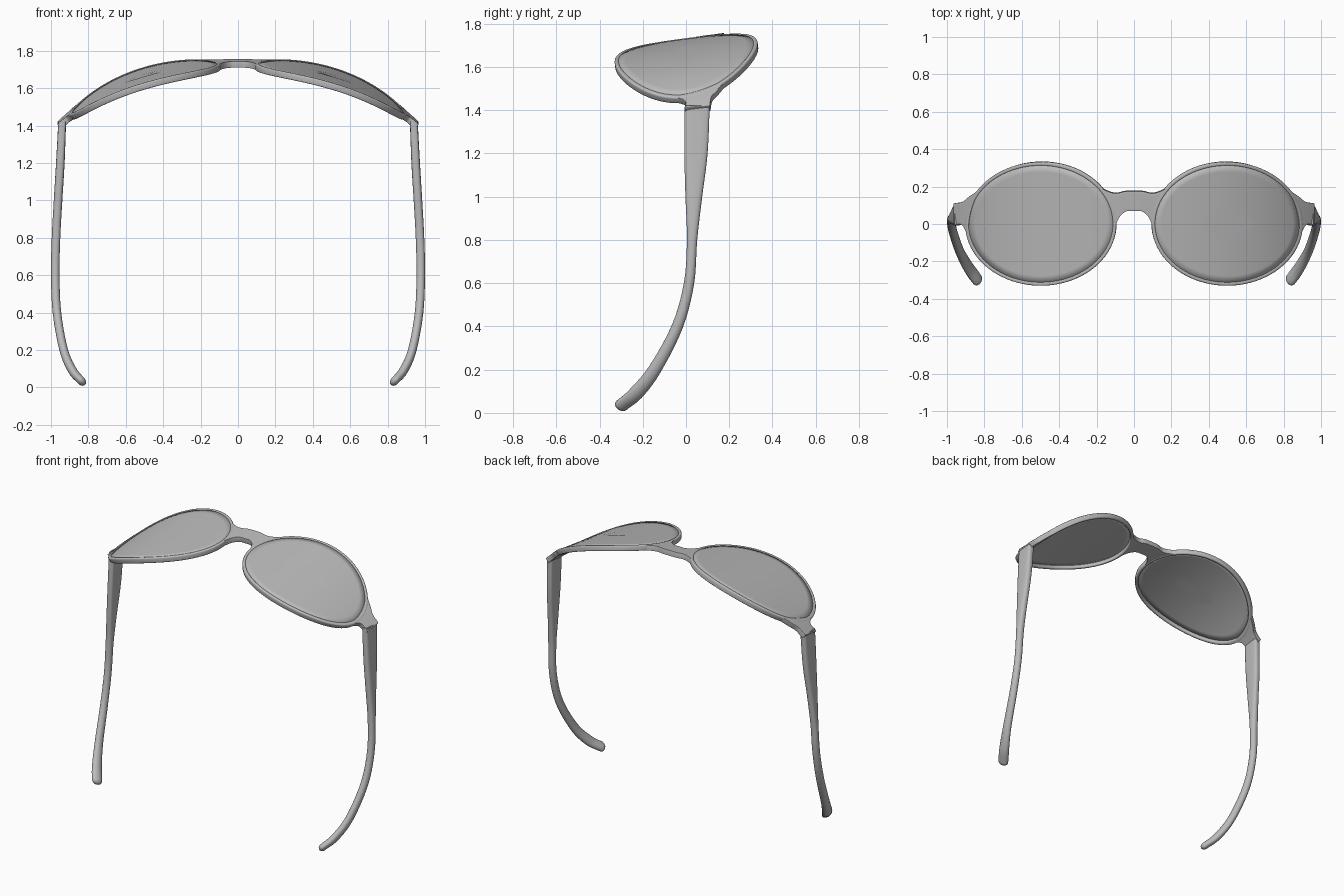
import bpy, bmesh, math
from mathutils import Vector

cube = bpy.data.objects.get("Cube")
if cube:
    bpy.data.objects.remove(cube, do_unlink=True)

GREY = (0.5, 0.5, 0.5, 1)
mat = bpy.data.materials.new("plain grey")
mat.use_nodes = True
mat.diffuse_color = GREY
mat.node_tree.nodes["Principled BSDF"].inputs["Base Color"].default_value = GREY

CX, RX, RY = 0.5, 0.406, 0.331   # outer ellipse of one rim
SIDES = 80


def wrap(x, y, d=0.0):
    """Point on the curved face of the glasses, pushed d along its normal."""
    z = 1.735 - 0.22 * x**2 - 0.14 * x**4 + 0.13 * y
    normal = Vector((0.44 * x + 0.56 * x**3, -0.13, 1)).normalized()
    return Vector((x, y, z)) + normal * d


def oval(angle, inset=0.0):
    a = math.radians(angle)
    return Vector((CX + (RX - inset) * math.cos(a), (RY - inset) * math.sin(a)))


def smooth_path(points, steps):
    """Catmull-Rom curve through points of any dimension."""
    pts = [Vector(p) for p in points]
    pts = [2 * pts[0] - pts[1]] + pts + [2 * pts[-1] - pts[-2]]
    out = []
    for a, b, c, d in zip(pts, pts[1:], pts[2:], pts[3:]):
        for i in range(steps):
            t = i / steps
            out.append((2 * b + (c - a) * t + (2 * a - 5 * b + 4 * c - d) * t**2
                        + (3 * b - a - 3 * c + d) * t**3) / 2)
    return out + [pts[-2]]


def add_grid(bm, rows, closed):
    verts = [[bm.verts.new(p) for p in row] for row in rows]
    n = len(rows[0])
    for r0, r1 in zip(verts, verts[1:]):
        for i in range(n if closed else n - 1):
            j = (i + 1) % n
            bm.faces.new((r0[i], r0[j], r1[j], r1[i]))
    return verts


def finish(name, bm, thickness=0.0, bevel=0.0):
    bm.normal_update()
    if thickness:   # sheets face upward before they are thickened
        bmesh.ops.reverse_faces(bm, faces=[f for f in bm.faces if f.normal.z < 0])
    else:
        bmesh.ops.recalc_face_normals(bm, faces=bm.faces)
    mesh = bpy.data.meshes.new(name)
    bm.to_mesh(mesh)
    bm.free()
    mesh.materials.append(mat)
    obj = bpy.data.objects.new(name, mesh)
    bpy.context.collection.objects.link(obj)
    mirror = obj.modifiers.new("mirror", 'MIRROR')
    mirror.merge_threshold = 0.0005
    if thickness:
        solid = obj.modifiers.new("thickness", 'SOLIDIFY')
        solid.thickness, solid.offset = thickness, -1
    if bevel:
        edge = obj.modifiers.new("rounded edge", 'BEVEL')
        edge.width, edge.segments = bevel, 3
        edge.limit_method, edge.angle_limit = 'ANGLE', math.radians(50)
    bpy.ops.object.select_all(action='DESELECT')
    obj.select_set(True)
    bpy.context.view_layer.objects.active = obj
    bpy.ops.object.shade_smooth_by_angle(angle=math.radians(40))


def ring(inset, d=0.0):
    return [wrap(*oval(360 * i / SIDES, inset), d) for i in range(SIDES)]


def patch(name, lower, upper, bulge, at_start, thickness):
    """Sheet between two edge curves; its rim end follows the oval."""
    low, up = smooth_path(lower, 6), smooth_path(upper, 6)
    rows = []
    for k in range(9):
        v = k / 8
        row = []
        for i, (p, q) in enumerate(zip(low, up)):
            u = i / (len(low) - 1)
            u = 1 - u if at_start else u
            p = p.lerp(q, v)
            row.append(wrap(p.x + bulge * u**2 * 4 * v * (1 - v), p.y, -0.001))
        rows.append(row)
    bm = bmesh.new()
    add_grid(bm, rows, False)
    finish(name, bm, thickness, 0.009)


# Rims
bm = bmesh.new()
add_grid(bm, [ring(0), ring(0.02)], True)
finish("rims", bm, 0.036, 0.007)

# Lenses
bm = bmesh.new()
rows = add_grid(bm, [ring(0.014 + 0.039 * k, -0.003) for k in range(8)], True)
bm.faces.new(rows[-1])
finish("lenses", bm, 0.012)

# Bridge
patch("bridge",
      [(0, 0.07), (0.04, 0.068), (0.075, 0.04), oval(182, 0.004), oval(196, 0.01)],
      [(0, 0.175), (0.05, 0.173), (0.09, 0.164), (0.125, 0.168), oval(143, 0.01)],
      -0.04, False, 0.034)

# End pieces that carry the hinges
patch("end_pieces",
      [oval(-15, 0.01), oval(-7, 0.002), (0.925, -0.004), (0.967, -0.006)],
      [oval(36, 0.01), (0.885, 0.145), (0.92, 0.118), (0.967, 0.11)],
      0.025, True, 0.034)

# Temples: x, y, z, half thickness, half width
path = smooth_path([
    (0.940, 0.052, 1.420, 0.021, 0.058),
    (0.950, 0.046, 1.200, 0.023, 0.054),
    (0.962, 0.036, 1.000, 0.023, 0.039),
    (0.973, 0.028, 0.800, 0.023, 0.024),
    (0.977, 0.014, 0.600, 0.023, 0.024),
    (0.968, -0.040, 0.400, 0.023, 0.026),
    (0.932, -0.145, 0.200, 0.023, 0.030),
    (0.885, -0.232, 0.090, 0.024, 0.035),
    (0.838, -0.298, 0.035, 0.022, 0.034)], 5)
centres = [p.to_3d() if len(p) == 3 else Vector(p[:3]) for p in path]
sections = []
for i, p in enumerate(path):
    tangent = (centres[min(i + 1, len(path) - 1)] - centres[max(i - 1, 0)]).normalized()
    sections.append((centres[i], tangent, p[3], p[4]))
centre, tangent, a, b = sections[-1]
for k in range(1, 6):   # rounded tip
    s = math.radians(17 * k)
    sections.append((centre + tangent * 0.026 * math.sin(s), tangent,
                     a * math.cos(s), b * math.cos(s)))
rows = []
for i, (centre, tangent, a, b) in enumerate(sections):
    across = Vector((0, 1, 0))
    across = (across - tangent * across.dot(tangent)).normalized()
    out = across.cross(tangent)
    power = 0.4 + 0.6 * min(1, i / 20)   # boxy at the hinge, round below
    row = []
    for k in range(20):
        t = math.tau * (k + 0.5) / 20
        c, s = math.cos(t), math.sin(t)
        row.append(centre + out * math.copysign(abs(c)**power, c) * a
                   + across * math.copysign(abs(s)**power, s) * b)
    rows.append(row)
bm = bmesh.new()
verts = add_grid(bm, rows, True)
bm.faces.new(verts[0])
bm.faces.new(verts[-1])
finish("temples", bm)
